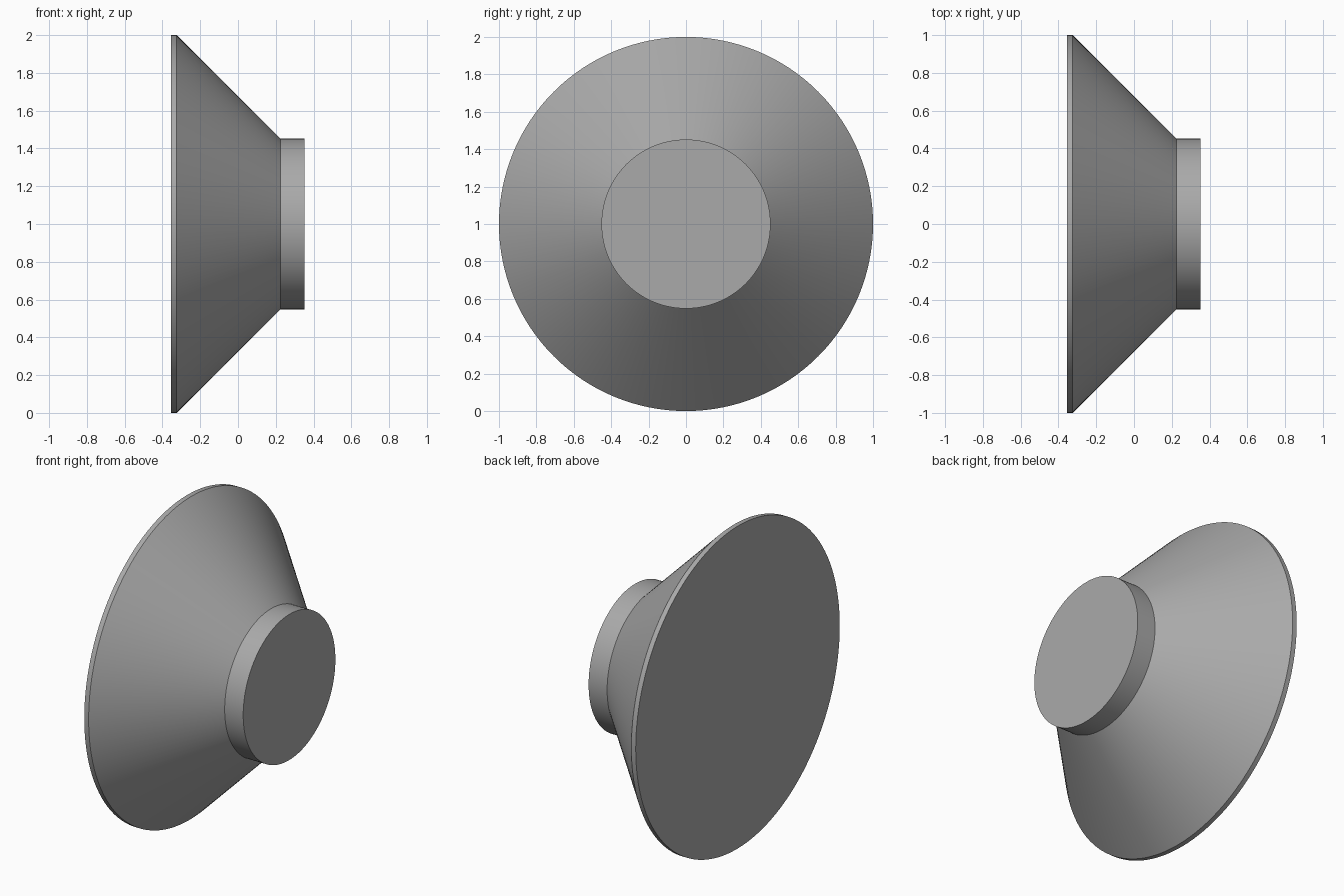
import bpy, bmesh, math

if "Cube" in bpy.data.objects:
    bpy.data.objects.remove(bpy.data.objects["Cube"])

SEGMENTS = 128
# (x, radius) along the axis: rim, cone, neck
PROFILE = [(-0.355, 1.0), (-0.325, 1.0), (0.225, 0.452), (0.352, 0.452)]

grey = bpy.data.materials.new("plain grey")
grey.diffuse_color = (0.4, 0.4, 0.4, 1)
grey.use_nodes = True
grey.node_tree.nodes["Principled BSDF"].inputs["Base Color"].default_value = grey.diffuse_color

# Flared body: profile turned around the x axis, closed by flat end discs
bm = bmesh.new()
rings = []
for x, r in PROFILE:
    angles = [2 * math.pi * i / SEGMENTS for i in range(SEGMENTS)]
    rings.append([bm.verts.new((x, r * math.cos(a), 1 + r * math.sin(a))) for a in angles])
for a, b in zip(rings, rings[1:]):
    for i in range(SEGMENTS):
        j = (i + 1) % SEGMENTS
        bm.faces.new((a[i], a[j], b[j], b[i]))
bm.faces.new(rings[0])
bm.faces.new(rings[-1])
bmesh.ops.recalc_face_normals(bm, faces=bm.faces)

mesh = bpy.data.meshes.new("flared_body")
bm.to_mesh(mesh)
bm.free()
mesh.materials.append(grey)
body = bpy.data.objects.new("flared_body", mesh)
bpy.context.collection.objects.link(body)

# Smooth round walls, crisp rim and neck edges
bpy.context.view_layer.objects.active = body
body.select_set(True)
bpy.ops.object.shade_smooth_by_angle(angle=math.radians(30))
